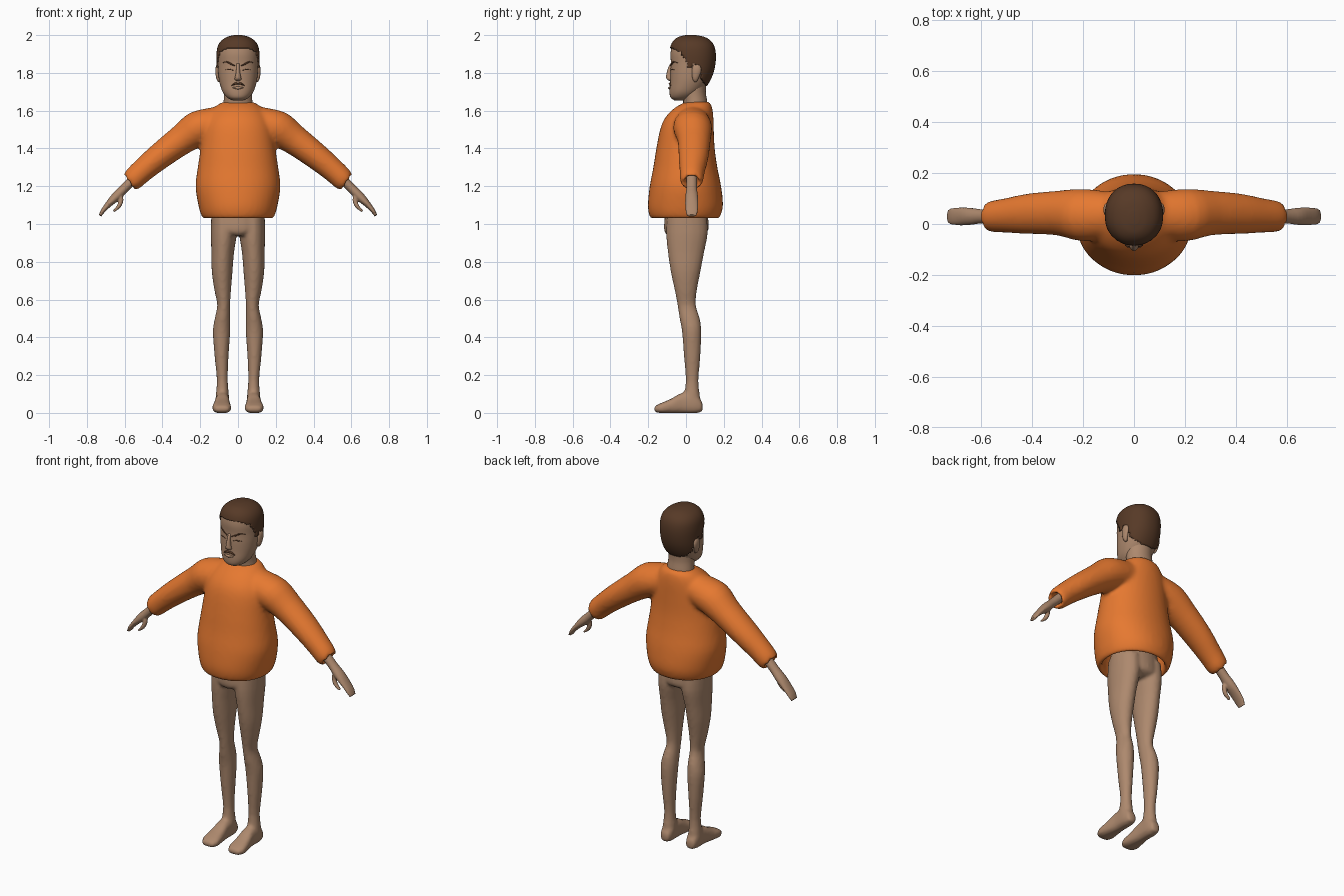
import bpy, bmesh, math
from mathutils import Vector
from mathutils.bvhtree import BVHTree

cube = bpy.data.objects.get("Cube")
if cube:
    bpy.data.objects.remove(cube, do_unlink=True)

X, Y, Z = Vector((1, 0, 0)), Vector((0, 1, 0)), Vector((0, 0, 1))


def material(name, rgb):
    m = bpy.data.materials.new(name)
    m.use_nodes = True
    color = (*rgb, 1)
    m.diffuse_color = color
    bsdf = m.node_tree.nodes["Principled BSDF"]
    bsdf.inputs["Base Color"].default_value = color
    bsdf.inputs["Roughness"].default_value = 0.8
    return m


skin = material("skin", (0.42, 0.25, 0.155))
orange = material("orange_knit", (0.79, 0.19, 0.03))
brown = material("dark_brown_hair", (0.095, 0.042, 0.02))


def smooth_rings(rings, steps):
    """Catmull-Rom interpolation between neighbouring rings."""
    out = []
    last = len(rings) - 1
    for i in range(last):
        a, b, c, d = (rings[min(max(i + k, 0), last)] for k in (-1, 0, 1, 2))
        for s in range(steps):
            t = s / steps
            out.append([q + t / 2 * (r - p + t * (2 * p - 5 * q + 4 * r - w + t * (3 * (q - r) + w - p)))
                        for p, q, r, w in zip(a, b, c, d)])
    return out + [list(rings[-1])]


def loft(bm, rings, u, v, sides=28, steps=3, square=1.0):
    """Closed skin over elliptical rings (x, y, z, radius along u, radius along v)."""
    loops = []
    for x, y, z, ru, rv in smooth_rings(rings, steps):
        loop = []
        for k in range(sides):
            a = 2 * math.pi * k / sides
            c, s = math.cos(a), math.sin(a)
            c = math.copysign(abs(c) ** square, c)
            s = math.copysign(abs(s) ** square, s)
            loop.append(bm.verts.new(Vector((x, y, z)) + u * c * max(ru, .001) + v * s * max(rv, .001)))
        loops.append(loop)
    for a, b in zip(loops, loops[1:]):
        for k in range(sides):
            n = (k + 1) % sides
            bm.faces.new((a[k], a[n], b[n], b[k]))
    bm.faces.new(loops[0])
    bm.faces.new(loops[-1])
    bmesh.ops.recalc_face_normals(bm, faces=bm.faces)


def upright(rows, cx=0):
    """Rows of (z, half width, front y, back y, x offset) as rings."""
    return [(cx * (r[4] if len(r) > 4 else 0), (r[2] + r[3]) / 2, r[0], r[1], (r[3] - r[2]) / 2)
            for r in rows]


def finish(bm, name, mat, voxel=0, relax=4):
    me = bpy.data.meshes.new(name)
    bm.to_mesh(me)
    me.materials.append(mat)
    for p in me.polygons:
        p.use_smooth = True
    ob = bpy.data.objects.new(name, me)
    bpy.context.collection.objects.link(ob)
    if voxel:
        m = ob.modifiers.new("blend", 'REMESH')
        m.mode = 'VOXEL'
        m.voxel_size = voxel
        m.use_smooth_shade = True
        m = ob.modifiers.new("relax", 'SMOOTH')
        m.factor, m.iterations = 0.5, relax
    return ob


def flip(rings, s):
    return [(s * r[0], *r[1:]) for r in rings]


# Sweater: hollow body folded at the hem, with open cuffs
torso = [(1.31, .03, -.03, .03), (1.29, .12, -.11, .11), (1.12, .168, -.16, .155),
         (1.05, .164, -.165, .155), (1.028, .178, -.18, .168), (1.045, .194, -.194, .183),
         (1.1, .21, -.202, .196), (1.2, .225, -.192, .186), (1.3, .213, -.173, .166),
         (1.4, .198, -.157, .152), (1.5, .185, -.137, .147), (1.56, .165, -.112, .145),
         (1.61, .13, -.066, .14), (1.642, .09, -.012, .127), (1.65, .04, .02, .1)]
sleeve = [(.08, .035, 1.545, .09, .09), (.2, .035, 1.51, .096, .103), (.3, .043, 1.445, .08, .088),
          (.42, .04, 1.355, .07, .079), (.51, .033, 1.28, .063, .067), (.555, .03, 1.238, .06, .062),
          (.578, .03, 1.22, .047, .05), (.565, .03, 1.23, .034, .037), (.52, .03, 1.268, .032, .035)]
bm = bmesh.new()
loft(bm, upright(torso), X, Y, sides=40, square=.95)
for s in (1, -1):
    loft(bm, flip(sleeve, s), Vector((s * .57, 0, .82)), Y)
finish(bm, "sweater", orange, voxel=.012, relax=5)

# Hips, legs and feet blended into one skin
hips = [(1.25, .11, -.08, .09), (1.1, .135, -.105, .11), (1.0, .143, -.116, .12),
        (.96, .132, -.114, .115), (.94, .08, -.1, .08)]
leg = [(1.05, .068, -.1, .11, .073), (.95, .069, -.105, .115, .075), (.85, .06, -.096, .096, .081),
       (.75, .055, -.081, .077, .084), (.65, .044, -.06, .058, .081), (.57, .034, -.045, .052, .076),
       (.5, .041, -.034, .073, .082), (.43, .046, -.021, .081, .087), (.3, .037, -.011, .076, .087),
       (.17, .029, -.001, .066, .083), (.08, .036, -.012, .075, .083), (.03, .03, 0, .08, .083)]
foot = [(.083, .088, .03, .024, .022), (.083, .05, .05, .036, .052), (.083, -.02, .052, .037, .054),
        (.085, -.08, .036, .045, .038), (.086, -.135, .025, .05, .026), (.085, -.168, .02, .032, .014)]
bm = bmesh.new()
loft(bm, upright(hips), X, Y)
for s in (1, -1):
    loft(bm, upright(leg, s), X, Y)
    loft(bm, flip(foot, s), X, Z, square=.75)
finish(bm, "legs_and_feet", skin, voxel=.01, relax=3)

# Hands with thumbs
hand = [(.54, .03, 1.25, .026, .029), (.6, .03, 1.19, .024, .028), (.645, .03, 1.145, .025, .034),
        (.685, .03, 1.105, .017, .035), (.715, .03, 1.07, .012, .033), (.73, .03, 1.044, .008, .026)]
thumb = [(.625, .02, 1.165, .014, .015), (.618, .016, 1.13, .013, .014),
         (.632, .012, 1.092, .011, .013), (.66, .012, 1.066, .006, .009)]
for s, side in ((1, "left"), (-1, "right")):
    bm = bmesh.new()
    tilt = Vector((s * .75, 0, .66))
    loft(bm, flip(hand, s), tilt, Y, sides=20)
    loft(bm, flip(thumb, s), Vector((s * .9, 0, .44)), Y, sides=14)
    finish(bm, side + "_hand", skin, voxel=.005, relax=2)

# Neck
bm = bmesh.new()
loft(bm, upright([(1.58, .085, -.015, .12), (1.65, .076, -.015, .112),
                  (1.7, .074, -.025, .105), (1.77, .078, -.03, .11)]), X, Y)
finish(bm, "neck", skin)

# Head
skull = upright([(1.655, .03, -.062, 0), (1.67, .058, -.082, .04), (1.7, .082, -.087, .078),
                 (1.75, .098, -.084, .115), (1.8, .105, -.083, .138), (1.85, .107, -.08, .149),
                 (1.9, .107, -.082, .151), (1.94, .1, -.075, .143), (1.967, .082, -.06, .124),
                 (1.985, .052, -.035, .092), (1.993, .02, 0, .05)])
bm = bmesh.new()
loft(bm, skull, X, Y, sides=48, steps=5, square=.92)
face = BVHTree.FromBMesh(bm)
finish(bm, "head", skin)

# Hair: offset shell of the head, trimmed along the hairline
hairline = [(-.2, 1.94), (-.07, 1.932), (-.03, 1.91), (-.005, 1.87), (.015, 1.825), (.03, 1.825),
            (.04, 1.85), (.065, 1.84), (.085, 1.765), (.11, 1.73), (.3, 1.72)]


def hair_limit(y):
    for (ya, za), (yb, zb) in zip(hairline, hairline[1:]):
        if y <= yb:
            return za + (zb - za) * (y - ya) / (yb - ya)
    return hairline[-1][1]


bm = bmesh.new()
loft(bm, skull, X, Y, sides=64, steps=7, square=.92)
bm.normal_update()
for vert, n in [(w, w.normal.copy()) for w in bm.verts]:
    vert.co += n * .007
bald = [f for f in bm.faces
        if f.calc_center_median().z < hair_limit(f.calc_center_median().y)]
bmesh.ops.delete(bm, geom=bald, context='FACES')
hair = finish(bm, "hair", brown)
shell = hair.modifiers.new("thickness", 'SOLIDIFY')
shell.thickness, shell.offset = .01, -1

# Ears
for s, side in ((1, "left"), (-1, "right")):
    bm = bmesh.new()
    loft(bm, [(s * .098, .05, 1.752, .007, .006), (s * .104, .05, 1.77, .011, .016),
              (s * .108, .056, 1.81, .012, .025), (s * .107, .056, 1.835, .01, .02),
              (s * .104, .055, 1.848, .005, .009)], X, Y, sides=16)
    finish(bm, side + "_ear", skin)

# Nose
bm = bmesh.new()
loft(bm, [(0, -.078, 1.85, .008, .006), (0, -.085, 1.82, .009, .012), (0, -.088, 1.785, .014, .017),
          (0, -.086, 1.768, .018, .017), (0, -.08, 1.758, .012, .01)], X, Y, sides=16)
finish(bm, "nose", skin)


def face_strip(name, mat, points, depth=.004):
    """Thin strip following the face through points (x, z, half height)."""
    bm = bmesh.new()
    rings = []
    for x, z, h in points:
        hit = face.ray_cast(Vector((x, -1, z)), Y)[0]
        rings.append((x, hit.y if hit else -.05, z, depth, h))
    loft(bm, rings, Y, Z, sides=10)
    finish(bm, name, mat)


# Brows, eyes, moustache and lips
for s, side in ((1, "left"), (-1, "right")):
    face_strip(side + "_brow", brown,
               [(s * .016, 1.838, .002), (s * .035, 1.846, .005), (s * .06, 1.858, .004), (s * .082, 1.853, .001)])
    face_strip(side + "_eye", brown,
               [(s * .025, 1.814, .001), (s * .045, 1.818, .003), (s * .068, 1.815, .001)], .003)
face_strip("moustache", brown, [(-.036, 1.732, .002), (-.016, 1.743, .006), (0, 1.742, .005),
                                (.016, 1.743, .006), (.036, 1.732, .002)], .007)
face_strip("lips", skin, [(-.028, 1.722, .002), (0, 1.72, .008), (.028, 1.722, .002)], .009)
